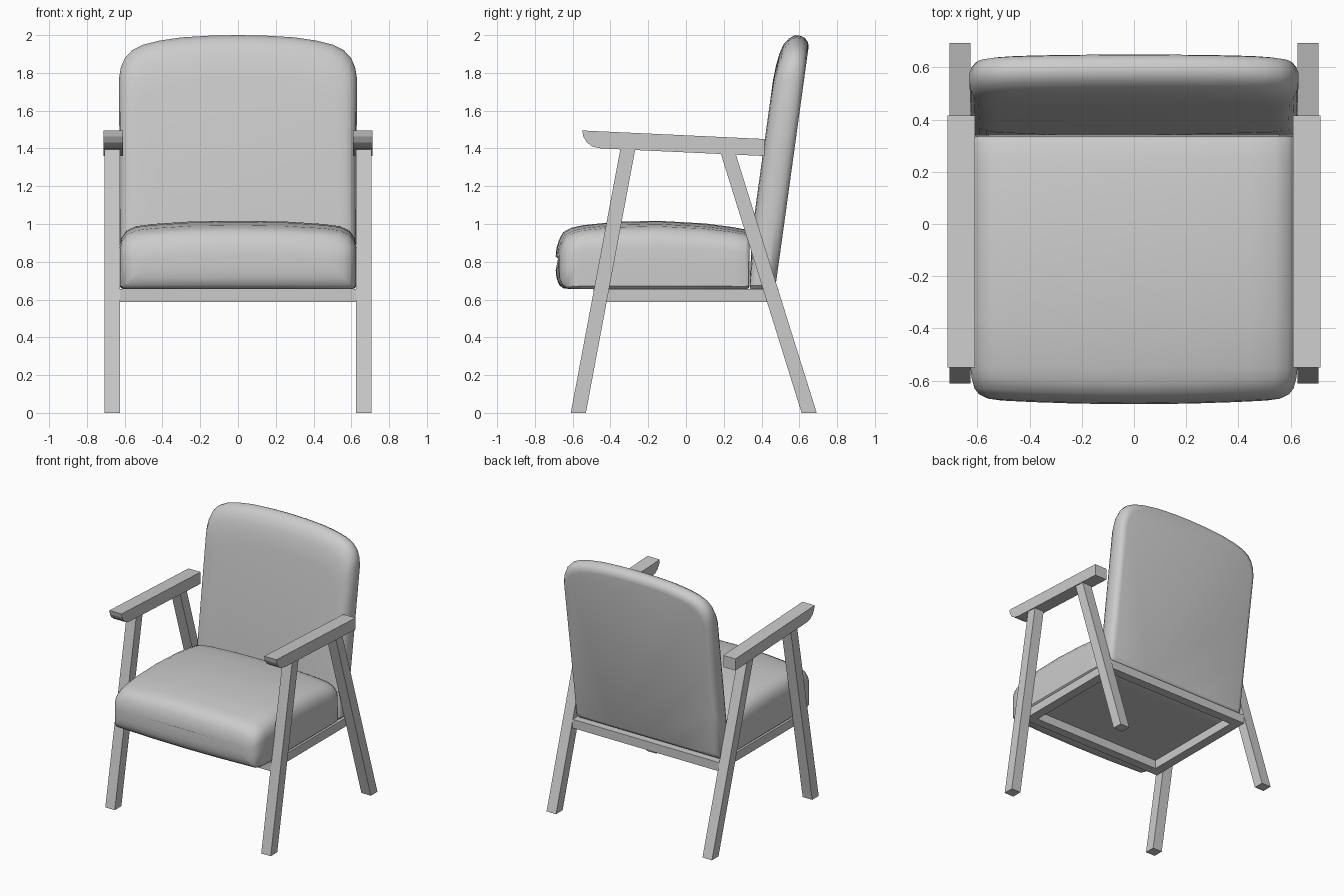
import bpy, bmesh, math

if "Cube" in bpy.data.objects:
    bpy.data.objects.remove(bpy.data.objects["Cube"])


def make_object(name, bm, smooth=None):
    bmesh.ops.recalc_face_normals(bm, faces=bm.faces)
    mesh = bpy.data.meshes.new(name)
    bm.to_mesh(mesh)
    bm.free()
    ob = bpy.data.objects.new(name, mesh)
    bpy.context.collection.objects.link(ob)
    if smooth:
        bpy.ops.object.select_all(action='DESELECT')
        ob.select_set(True)
        bpy.context.view_layer.objects.active = ob
        bpy.ops.object.shade_smooth_by_angle(angle=math.radians(smooth))
    return ob


def prism(name, profile, x0, x1):
    """Extrude a (y, z) side profile from x0 to x1."""
    bm = bmesh.new()
    a = [bm.verts.new((x0, y, z)) for y, z in profile]
    b = [bm.verts.new((x1, y, z)) for y, z in profile]
    n = len(profile)
    for i in range(n):
        j = (i + 1) % n
        bm.faces.new((a[i], a[j], b[j], b[i]))
    bm.faces.new(a)
    bm.faces.new(b)
    return make_object(name, bm)


def box(y0, y1, z0, z1):
    return [(y0, z0), (y1, z0), (y1, z1), (y0, z1)]


def cushion(name, half, layers, place):
    """Loft a mirrored front outline through layers of
    (depth, side inset, top inset, bottom inset)."""
    outline = half + [(-x, z) for x, z in reversed(half) if x > 0]
    w = max(x for x, z in half)
    lo = min(z for x, z in half)
    hi = max(z for x, z in half)
    bm = bmesh.new()
    rings = []
    for d, ix, it, ib in layers:
        ring = []
        for x, z in outline:
            t = (z - lo) / (hi - lo)
            ring.append(bm.verts.new(place(x * (w - ix) / w, d,
                                           lo + ib + t * (hi - lo - it - ib))))
        rings.append(ring)
    n = len(outline)
    for a, b in zip(rings, rings[1:]):
        for i in range(n):
            j = (i + 1) % n
            bm.faces.new((a[i], a[j], b[j], b[i]))
    bm.faces.new(rings[0])
    bm.faces.new(rings[-1])
    return make_object(name, bm, 40)


# Side frames: splayed legs and armrests with a rounded front underside
front_leg = [(-0.61, 0), (-0.53, 0), (-0.268, 1.40), (-0.346, 1.405)]
rear_leg = [(0.612, 0), (0.692, 0), (0.262, 1.375), (0.182, 1.38)]
armrest = [(-0.55, 1.495), (-0.543, 1.462), (-0.525, 1.432), (-0.495, 1.41),
           (-0.45, 1.4), (0.415, 1.36), (0.415, 1.45)]
for side, s in (("left", -1), ("right", 1)):
    prism(f"front_leg_{side}", front_leg, s * 0.625, s * 0.706)
    prism(f"rear_leg_{side}", rear_leg, s * 0.625, s * 0.706)
    prism(f"armrest_{side}", armrest, s * 0.609, s * 0.713)
    prism(f"side_rail_{side}", box(-0.42, 0.42, 0.588, 0.655), s * 0.555, s * 0.627)

# Cross rails under the seat
prism("front_rail", box(-0.49, -0.42, 0.588, 0.655), -0.627, 0.627)
prism("back_rail", box(0.42, 0.49, 0.588, 0.655), -0.627, 0.627)

# Seat cushion: crowned top, bowed and rounded front
seat_half = [(0.0, 0.655), (0.3, 0.655), (0.61, 0.655), (0.628, 0.672), (0.628, 0.78),
             (0.628, 0.88), (0.618, 0.925), (0.59, 0.965), (0.54, 0.988),
             (0.45, 1.0), (0.25, 1.013), (0.0, 1.017)]
seat_layers = [(-0.69, 0.12, 0.19, 0.1), (-0.686, 0.07, 0.145, 0.06),
               (-0.672, 0.035, 0.10, 0.022), (-0.65, 0.017, 0.06, 0.005),
               (-0.61, 0.006, 0.038, 0), (-0.55, 0.002, 0.024, 0),
               (-0.38, 0, 0.006, 0), (-0.15, 0, 0, 0), (0.1, 0, 0.014, 0),
               (0.25, 0, 0.034, 0), (0.315, 0.002, 0.046, 0),
               (0.33, 0.008, 0.054, 0.003), (0.336, 0.02, 0.066, 0.015)]


def place_seat(x, d, z):
    bow = 0.02 * (x / 0.6) ** 2 if d < -0.6 else 0
    return (x, d + bow, z)


cushion("seat_cushion", seat_half, seat_layers, place_seat)

# Back cushion: leaning slab with an arched top
back_half = [(0.0, 0.655), (0.3, 0.655), (0.605, 0.655), (0.625, 0.675), (0.626, 1.0),
             (0.628, 1.4), (0.63, 1.77), (0.62, 1.83), (0.598, 1.88), (0.56, 1.92),
             (0.5, 1.95), (0.42, 1.97), (0.3, 1.988), (0.15, 1.997), (0.0, 2.0)]
back_layers = [(0, 0.045, 0.065, 0.04), (0.006, 0.022, 0.038, 0.022),
               (0.025, 0.008, 0.016, 0.008), (0.05, 0, 0.004, 0), (0.08, 0, 0, 0),
               (0.11, 0.005, 0.018, 0), (0.135, 0.018, 0.05, 0),
               (0.15, 0.035, 0.10, 0.005), (0.159, 0.06, 0.16, 0.02),
               (0.164, 0.10, 0.24, 0.04)]


def place_back(x, d, z):
    return (x, max(0.338, 0.472 + 0.138 * (z - 0.655) - d), z)


cushion("back_cushion", back_half, back_layers, place_back)
